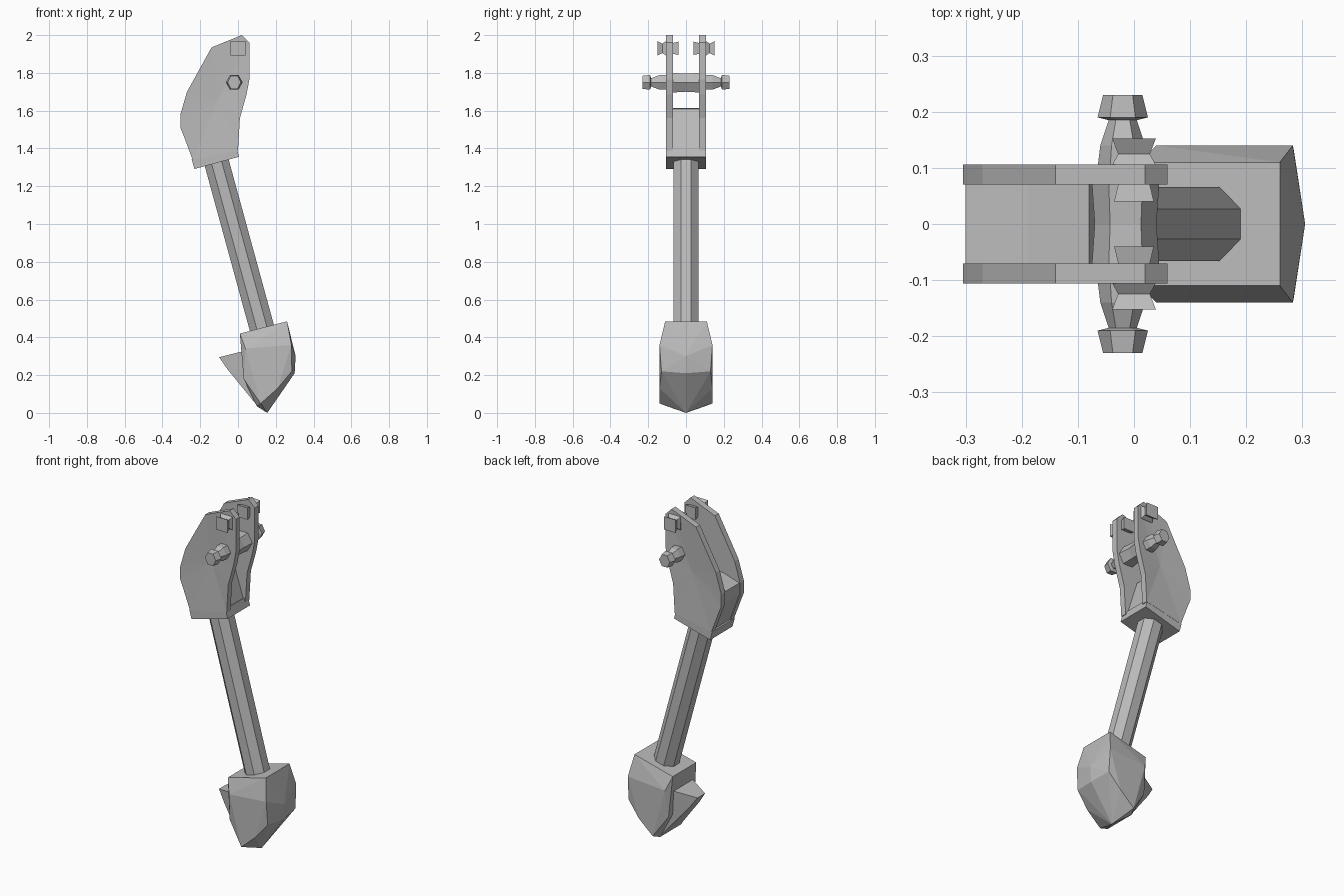
import bpy, bmesh, math
from mathutils import Vector

cube = bpy.data.objects.get("Cube")
if cube:
    bpy.data.objects.remove(cube, do_unlink=True)

steel = bpy.data.materials.new("grey_steel")
steel.use_nodes = True
GREY = (0.5, 0.5, 0.5, 1)
steel.diffuse_color = GREY
steel.node_tree.nodes["Principled BSDF"].inputs["Base Color"].default_value = GREY
TILT = math.radians(-15.3)


def finish(name, bm):
    bmesh.ops.recalc_face_normals(bm, faces=bm.faces[:])
    mesh = bpy.data.meshes.new(name)
    bm.to_mesh(mesh)
    bm.free()
    mesh.materials.append(steel)
    obj = bpy.data.objects.new(name, mesh)
    bpy.context.collection.objects.link(obj)
    return obj


def slab(name, outline, y0, y1, dish=0):
    """Extrude an x-z outline from y0 to y1; optionally dish the outer face into facets."""
    bm = bmesh.new()
    inner = bm.faces.new([bm.verts.new((x, y0, z)) for x, z in outline])
    made = bmesh.ops.extrude_face_region(bm, geom=[inner], use_keep_orig=True)["geom"]
    for v in made:
        if isinstance(v, bmesh.types.BMVert):
            v.co.y = y1
    if dish:
        outer = next(f for f in made if isinstance(f, bmesh.types.BMFace))
        hub = bmesh.ops.poke(bm, faces=[outer])["verts"][0]
        hub.co.y -= math.copysign(dish, y1)
    return finish(name, bm)


def loft(name, cx, cz, rings, sides, side=1, turn=0):
    """Skin rings of (y, half width, half height) along y."""
    bm = bmesh.new()
    loops = []
    for y, rx, rz in rings:
        angles = [math.tau * i / sides + turn for i in range(sides)]
        loops.append([bm.verts.new((cx + rx * math.cos(a), side * y, cz + rz * math.sin(a)))
                      for a in angles])
    for a, b in zip(loops, loops[1:]):
        for i in range(sides):
            j = (i + 1) % sides
            bm.faces.new((a[i], a[j], b[j], b[i]))
    bm.faces.new(loops[0])
    bm.faces.new(loops[-1])
    return finish(name, bm)


def hull(name, points):
    """Faceted solid around points mirrored across y = 0."""
    bm = bmesh.new()
    for x, y, z in points:
        for s in ((1, -1) if y else (1,)):
            bm.verts.new((x, s * y, z))
    bmesh.ops.convex_hull(bm, input=bm.verts[:])
    bmesh.ops.delete(bm, geom=[v for v in bm.verts if not v.link_faces], context="VERTS")
    return finish(name, bm)


def tilted(name, bm, centre):
    obj = finish(name, bm)
    obj.location = centre
    obj.rotation_euler.y = TILT
    return obj


# Eight-sided shaft leaning between the two ends
top, foot = Vector((-0.12, 0, 1.36)), Vector((0.132, 0, 0.42))
bm = bmesh.new()
bmesh.ops.create_cone(bm, cap_ends=True, segments=8, radius1=0.071, radius2=0.071,
                      depth=(top - foot).length)
for v in bm.verts:
    x, y = v.co.x, v.co.y
    c, s = math.cos(math.pi / 8), math.sin(math.pi / 8)
    v.co.x, v.co.y = x * c - y * s, x * s + y * c
tilted("shaft", bm, (top + foot) / 2)

# Collar under the fork
bm = bmesh.new()
bmesh.ops.create_cube(bm, size=1)
bmesh.ops.scale(bm, vec=(0.245, 0.21, 0.055), verts=bm.verts)
tilted("collar", bm, (-0.12, 0, 1.35))

# Fork cheeks and their fittings, on both sides
cheek = [(0.02, 2.0), (0.06, 1.96), (0.06, 1.765), (0.045, 1.685), (0.01, 1.56), (0, 1.39),
         (-0.24, 1.34), (-0.285, 1.46), (-0.305, 1.51), (-0.305, 1.58), (-0.27, 1.7),
         (-0.14, 1.935)]
for label, s in (("left", 1), ("right", -1)):
    slab(label + "_cheek", cheek, s * 0.07, s * 0.106, dish=0.012)
    loft(label + "_upper_lug", 0, 1.93,
         [(0.04, 0.05, 0.05), (0.07, 0.04, 0.04), (0.105, 0.055, 0.055),
          (0.125, 0.04, 0.035), (0.152, 0.055, 0.055)], 4, s, math.pi / 4)
    loft(label + "_pivot_bolt", -0.02, 1.75,
         [(0.1, 0.045, 0.045), (0.14, 0.04, 0.045), (0.185, 0.025, 0.025),
          (0.19, 0.045, 0.045), (0.23, 0.035, 0.04)], 6, s)

# Solid web and pivot pin between the cheeks
slab("fork_web", [(-0.3, 1.58), (-0.19, 1.615), (-0.08, 1.61), (-0.01, 1.39), (-0.235, 1.34),
                  (-0.3, 1.51)], -0.072, 0.072)
loft("pivot_pin", -0.015, 1.748, [(-0.072, 0.06, 0.06), (0, 0.055, 0.055), (0.072, 0.06, 0.06)], 6)

# Faceted lower knuckle with a front prong
hull("lower_knuckle", [(0.26, 0.11, 0.485), (0.01, 0.11, 0.42), (0.283, 0.14, 0.36),
                       (0.305, 0, 0.3), (0.3, 0, 0.21), (0.285, 0.13, 0.22), (0.21, 0.14, 0.13),
                       (0.12, 0.14, 0.05), (0.155, 0, 0.0), (0.04, 0.14, 0.34),
                       (0.03, 0.12, 0.18), (0.1, 0.1, 0.035)])
hull("front_prong", [(-0.1, 0.035, 0.295), (-0.055, 0.05, 0.23), (0.04, 0.1, 0.33),
                     (-0.02, 0.07, 0.3), (0.1, 0.1, 0.04), (0.1, 0.1, 0.3)])
